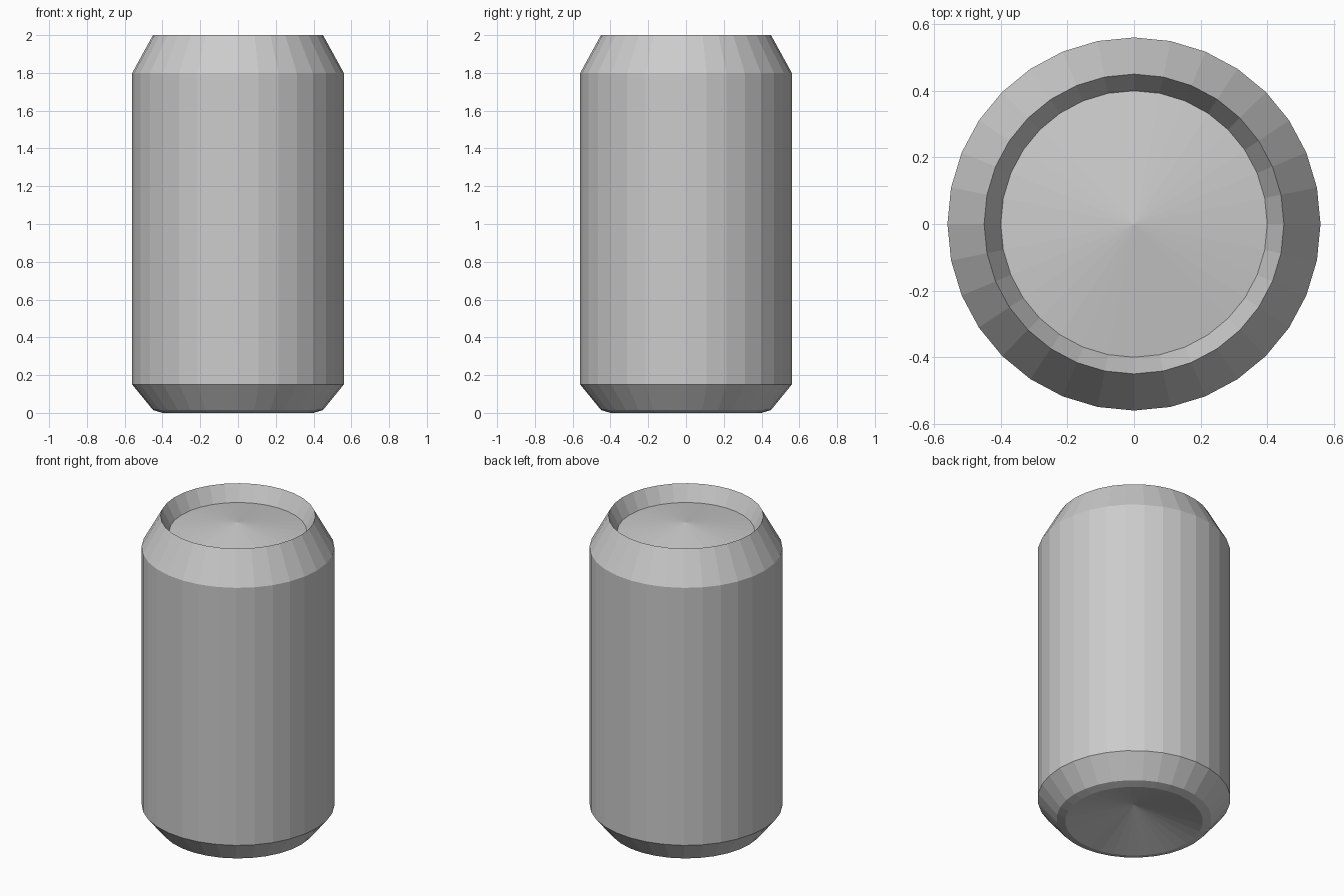
import bpy, bmesh, math

if "Cube" in bpy.data.objects:
    bpy.data.objects.remove(bpy.data.objects["Cube"])

SIDES = 32
metal = bpy.data.materials.new("grey_metal")
metal.diffuse_color = (0.6, 0.6, 0.6, 1)
metal.use_nodes = True
metal.node_tree.nodes["Principled BSDF"].inputs["Base Color"].default_value = metal.diffuse_color

# Profile (radius, height) from bottom dome, up the wall, to lid centre
profile = [(0, 0.11), (0.40, 0), (0.45, 0.015), (0.56, 0.15),
           (0.56, 1.80), (0.45, 2.0), (0.40, 1.90), (0, 1.96)]

bm = bmesh.new()


def ring(r, z):
    if r == 0:
        return [bm.verts.new((0, 0, z))] * SIDES
    return [bm.verts.new((r * math.cos(2 * math.pi * i / SIDES),
                          r * math.sin(2 * math.pi * i / SIDES), z))
            for i in range(SIDES)]


# Can body: join consecutive rings, with fans at the two centres
rings = [ring(r, z) for r, z in profile]
for a, b in zip(rings, rings[1:]):
    for i in range(SIDES):
        j = (i + 1) % SIDES
        bm.faces.new(list(dict.fromkeys((a[i], a[j], b[j], b[i]))))
bmesh.ops.recalc_face_normals(bm, faces=bm.faces[:])

mesh = bpy.data.meshes.new("can")
bm.to_mesh(mesh)
bm.free()
mesh.materials.append(metal)
can = bpy.data.objects.new("can", mesh)
bpy.context.collection.objects.link(can)
